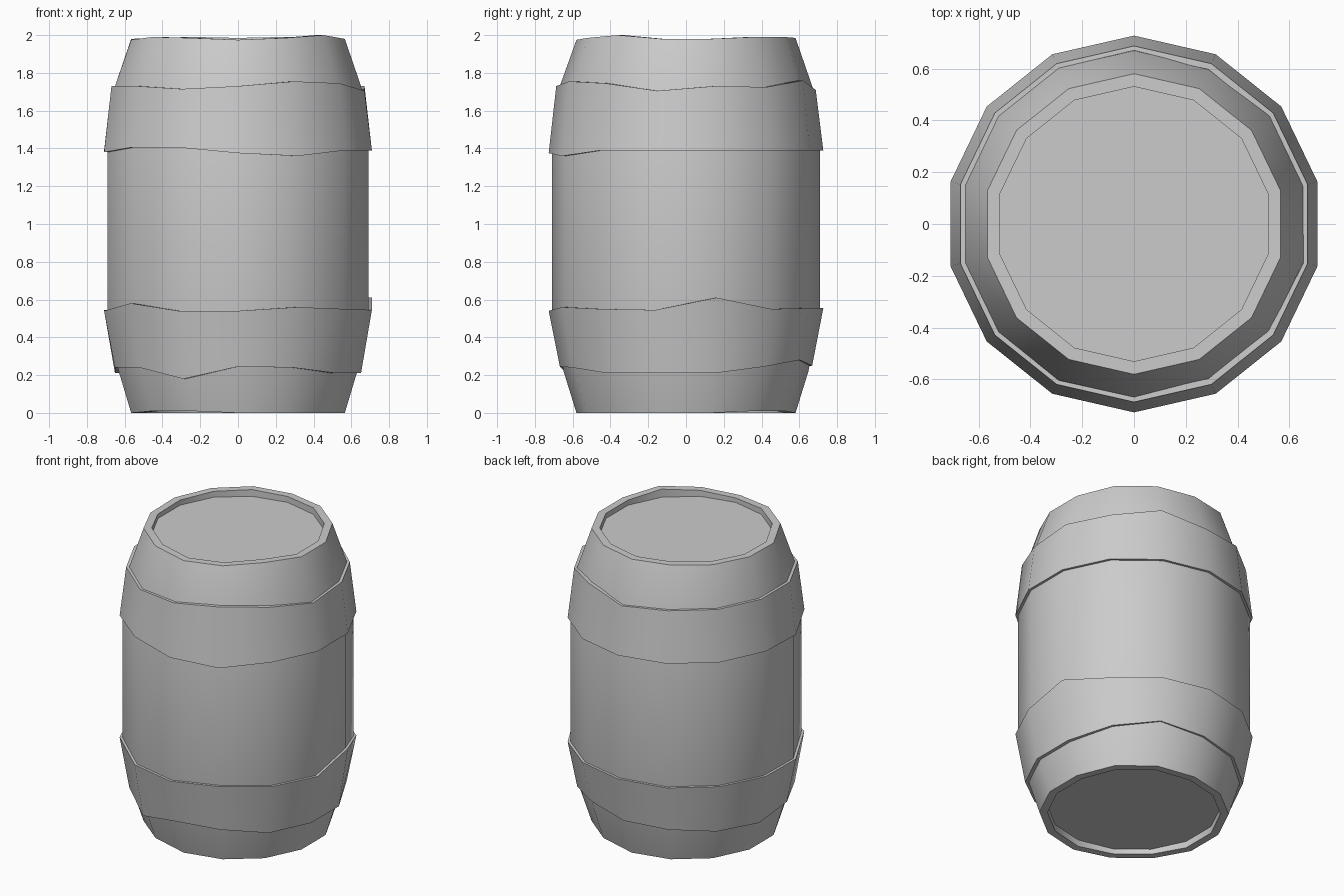
import bpy, bmesh, math

if "Cube" in bpy.data.objects:
    bpy.data.objects.remove(bpy.data.objects["Cube"])

N = 14  # sides; vertex 0 faces the front, going counter-clockwise


def loft(name, rings, cap):
    """Skin a stack of (radius, heights) rings; cap the ends or close the loop."""
    bm = bmesh.new()
    loops = []
    for r, zs in rings:
        zs = zs if isinstance(zs, list) else [zs] * N
        loop = []
        for k, z in enumerate(zs):
            a = 2 * math.pi * k / N - math.pi / 2
            loop.append(bm.verts.new((r * math.cos(a), r * math.sin(a), z)))
        loops.append(loop)
    pairs = list(zip(loops, loops[1:]))
    if cap:
        bm.faces.new(loops[0])
        bm.faces.new(loops[-1])
    else:
        pairs.append((loops[-1], loops[0]))
    for a, b in pairs:
        for k in range(N):
            j = (k + 1) % N
            bm.faces.new((a[k], a[j], b[j], b[k]))
    bmesh.ops.recalc_face_normals(bm, faces=bm.faces)
    mesh = bpy.data.meshes.new(name)
    bm.to_mesh(mesh)
    bm.free()
    ob = bpy.data.objects.new(name, mesh)
    bpy.context.collection.objects.link(ob)
    bpy.ops.object.select_all(action='DESELECT')
    ob.select_set(True)
    bpy.context.view_layer.objects.active = ob
    bpy.ops.object.shade_smooth_by_angle(angle=math.radians(30))


# Slightly uneven rim heights
rim_top = [1.975, 1.985, 1.99, 1.98, 1.98, 1.99, 1.99,
           1.985, 1.99, 1.985, 1.98, 1.975, 1.99, 1.985]
rim_top[2] = 2.0
rim_low = [0, 0, 0, 0, 0, 0.01, 0.01, 0, 0, 0, 0, 0, 0.01, 0.01]

# Barrel body with recessed lids
loft("barrel_body", [
    (0.53, 0.045), (0.53, rim_low), (0.58, rim_low),
    (0.648, 0.22), (0.71, 0.53), (0.71, 1.40), (0.668, 1.73),
    (0.58, rim_top), (0.53, rim_top), (0.53, 1.945)], cap=True)


# Hand-cut hoops with wavy edges
def hoop(name, r_low, z_low, r_high, z_high, thick=0.025):
    loft(name, [(r_low, z_low), (r_high, z_high),
                (r_high - thick, z_high), (r_low - thick, z_low)], cap=False)


hoop("upper_hoop",
     0.727, [1.375, 1.36, 1.39, 1.39, 1.39, 1.39, 1.39,
             1.39, 1.39, 1.39, 1.39, 1.38, 1.405, 1.405],
     0.687, [1.73, 1.755, 1.745, 1.705, 1.73, 1.725, 1.76,
             1.71, 1.73, 1.73, 1.73, 1.73, 1.73, 1.715])
hoop("lower_hoop",
     0.668, [0.245, 0.24, 0.21, 0.21, 0.21, 0.245, 0.28,
             0.25, 0.24, 0.22, 0.21, 0.24, 0.24, 0.18],
     0.727, [0.54, 0.56, 0.55, 0.545, 0.61, 0.55, 0.555,
             0.555, 0.55, 0.55, 0.545, 0.54, 0.58, 0.54])
